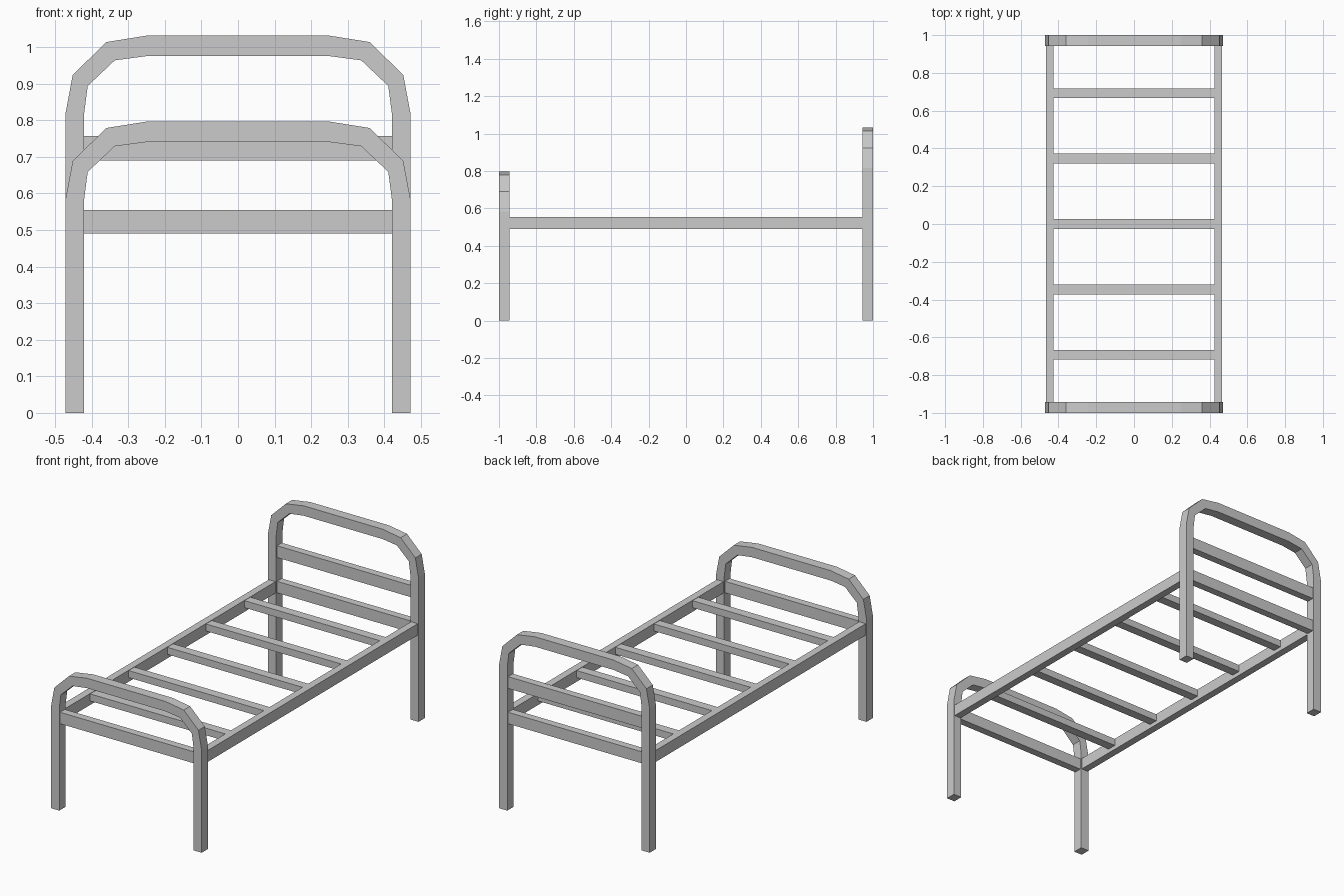
import bpy, bmesh

if "Cube" in bpy.data.objects:
    bpy.data.objects.remove(bpy.data.objects["Cube"])


def box(name, x0, x1, y0, y1, z0, z1):
    bm = bmesh.new()
    bmesh.ops.create_cube(bm, size=1)
    for v in bm.verts:
        v.co.x = x0 if v.co.x < 0 else x1
        v.co.y = y0 if v.co.y < 0 else y1
        v.co.z = z0 if v.co.z < 0 else z1
    finish(name, bm)


def finish(name, bm):
    bmesh.ops.recalc_face_normals(bm, faces=bm.faces)
    me = bpy.data.meshes.new(name)
    bm.to_mesh(me)
    bm.free()
    ob = bpy.data.objects.new(name, me)
    bpy.context.collection.objects.link(ob)


# Right half of the bent tube: (outer x, z), (inner x, z); z is relative to the top
OUTER = [(0.472, -0.215), (0.452, -0.108), (0.36, -0.018), (0.247, 0)]
INNER = [(0.421, -0.215), (0.411, -0.138), (0.337, -0.068), (0.247, -0.056)]


def hoop(name, top, y0, y1):
    def full(half):
        pts = [(half[0][0], 0)] + [(x, top + z) for x, z in half]
        return pts + [(-x, z) for x, z in reversed(pts)]
    bm = bmesh.new()
    rings = []
    for (ox, oz), (ix, iz) in zip(full(OUTER), full(INNER)):
        rings.append([bm.verts.new(c) for c in
                      ((ox, y0, oz), (ox, y1, oz), (ix, y1, iz), (ix, y0, iz))])
    for a, b in zip(rings, rings[1:]):
        for i in range(4):
            j = (i + 1) % 4
            bm.faces.new((a[i], a[j], b[j], b[i]))
    bm.faces.new(rings[0])
    bm.faces.new(rings[-1])
    finish(name, bm)


# Head and foot frames: legs and arch in one bent tube
hoop("headboard_frame", 1.032, 0.943, 1.0)
hoop("footboard_frame", 0.797, -1.0, -0.943)

# Cross rails of the end frames
box("head_upper_rail", -0.421, 0.421, 0.95, 0.993, 0.69, 0.757)
box("head_lower_rail", -0.421, 0.421, 0.95, 0.993, 0.49, 0.555)
box("foot_rail", -0.421, 0.421, -0.993, -0.95, 0.49, 0.555)

# Side rails
for side, s in (("left", -1), ("right", 1)):
    xs = sorted((s * 0.425, s * 0.467))
    box(side + "_side_rail", *xs, -0.943, 0.943, 0.49, 0.555)

# Slats
for i in range(5):
    y = (i - 2) * 0.346
    box(f"slat_{i + 1}", -0.425, 0.425, y - 0.026, y + 0.026, 0.513, 0.553)
